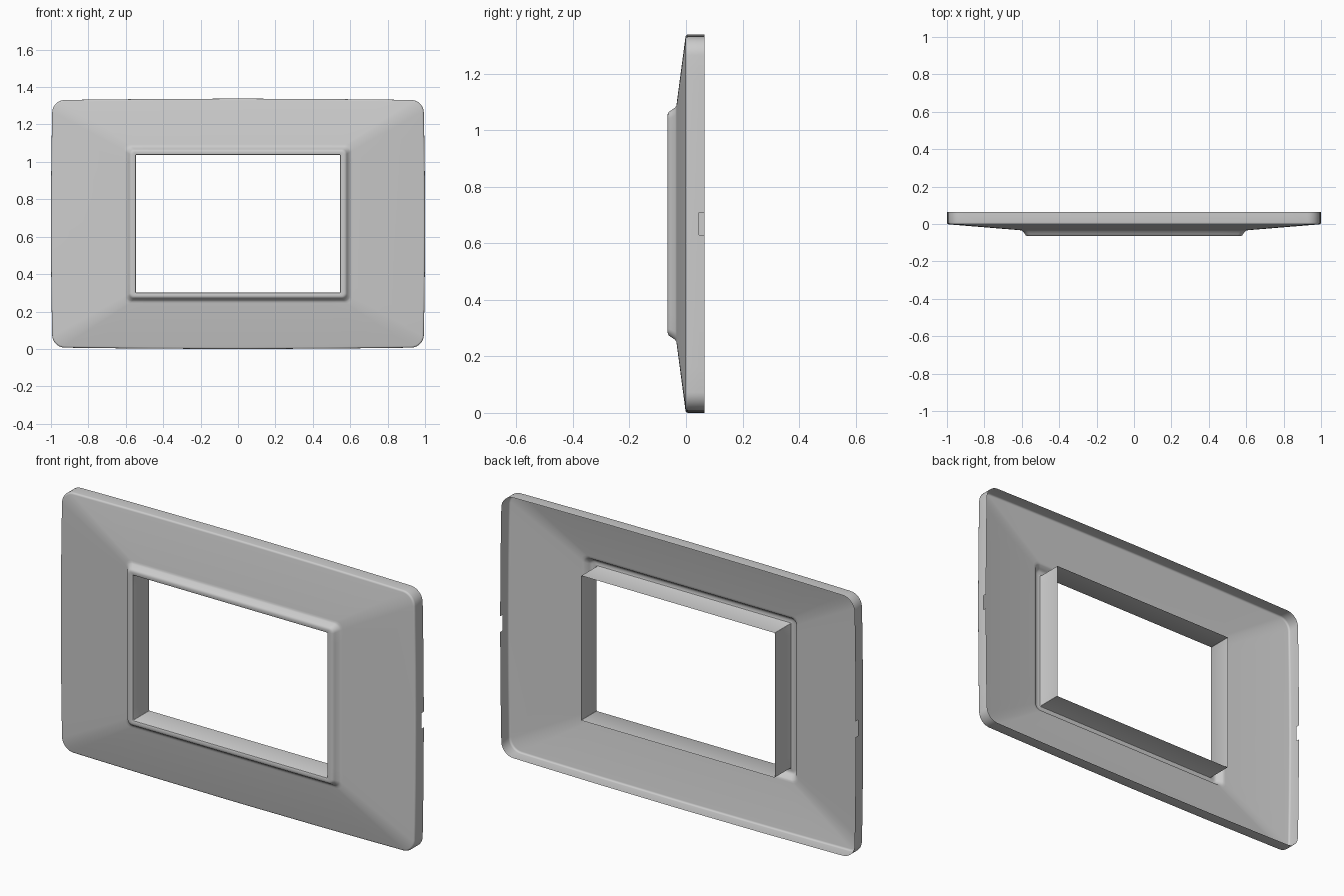
import bpy, bmesh
from math import sin, cos, pi

if "Cube" in bpy.data.objects:
    bpy.data.objects.remove(bpy.data.objects["Cube"])

HALF_H = 0.669
STEPS = [-1, -0.85, -0.5, -0.067, 0.067, 0.5, 0.85]   # samples along each side
ARC = 8                                               # segments per corner


def outline(w, h, r, bow):
    """Rounded rectangle whose sides swell outwards by bow."""
    w, h = w - bow, h - bow
    a, b = w - r, h - r
    sides = [lambda t: (w, t * b), lambda t: (-t * a, h),
             lambda t: (-w, -t * b), lambda t: (t * a, -h)]
    centres = [(a, b), (-a, b), (-a, -b), (a, -b)]
    pts = []
    for k in range(4):
        pts += [sides[k](t) for t in STEPS]
        cx, cz = centres[k]
        for i in range(ARC):
            ang = (k + i / ARC) * pi / 2
            pts.append((cx + r * cos(ang), cz + r * sin(ang)))
    return [(x * (1 + bow / w * (1 - (z / h) ** 2)),
             z * (1 + bow / h * (1 - (x / w) ** 2))) for x, z in pts]


# Section from the back rim to the sleeve: half width, half height, radius, bow, y
rings = [(1, HALF_H, 0.065, 0.008, 0.065),
         (1, HALF_H, 0.065, 0.008, 0.046)]
# soft front edge
for i in range(5):
    ang = i / 4 * pi / 2 * 0.95
    d = 0.010 * (1 - cos(ang))
    rings.append((1 - d, HALF_H - d, 0.065 - d, 0.008, 0.008 - 0.010 * sin(ang)))
# sloping face, raised step and lip
rings += [(0.612, 0.425, 0.034, 0, -0.033),
          (0.603, 0.417, 0.032, 0, -0.0345),
          (0.596, 0.411, 0.030, 0, -0.038),
          (0.583, 0.400, 0.026, 0, -0.054),
          (0.579, 0.396, 0.024, 0, -0.060),
          (0.573, 0.391, 0.020, 0, -0.0638),
          (0.566, 0.385, 0.016, 0, -0.065),
          (0.551, 0.374, 0.006, 0, -0.065),
          (0.547, 0.370, 0.004, 0, -0.0635),
          (0.545, 0.368, 0.003, 0, -0.060),
          (0.545, 0.368, 0.003, 0, 0.065)]

bm = bmesh.new()
loops = [[bm.verts.new((x, y, z + HALF_H)) for x, z in outline(w, h, r, bow)]
         for w, h, r, bow, y in rings]
n = len(loops[0])
notches = {3, 3 + 2 * (len(STEPS) + ARC)}             # rim notches on both sides
for j, (lo, hi) in enumerate(zip(loops, loops[1:])):
    for i in range(n):
        if j == 0 and i in notches:
            continue
        k = (i + 1) % n
        bm.faces.new((lo[i], lo[k], hi[k], hi[i]))
bmesh.ops.recalc_face_normals(bm, faces=bm.faces)
# front must face -y
bm.faces.ensure_lookup_table()
if sum(f.normal.y * f.calc_area() for f in bm.faces) > 0:
    bmesh.ops.reverse_faces(bm, faces=bm.faces)

mesh = bpy.data.meshes.new("cover_frame")
bm.to_mesh(mesh)
bm.free()
frame = bpy.data.objects.new("cover_frame", mesh)
bpy.context.collection.objects.link(frame)
bpy.context.view_layer.objects.active = frame
frame.select_set(True)
bpy.ops.object.shade_smooth_by_angle(angle=0.6)
